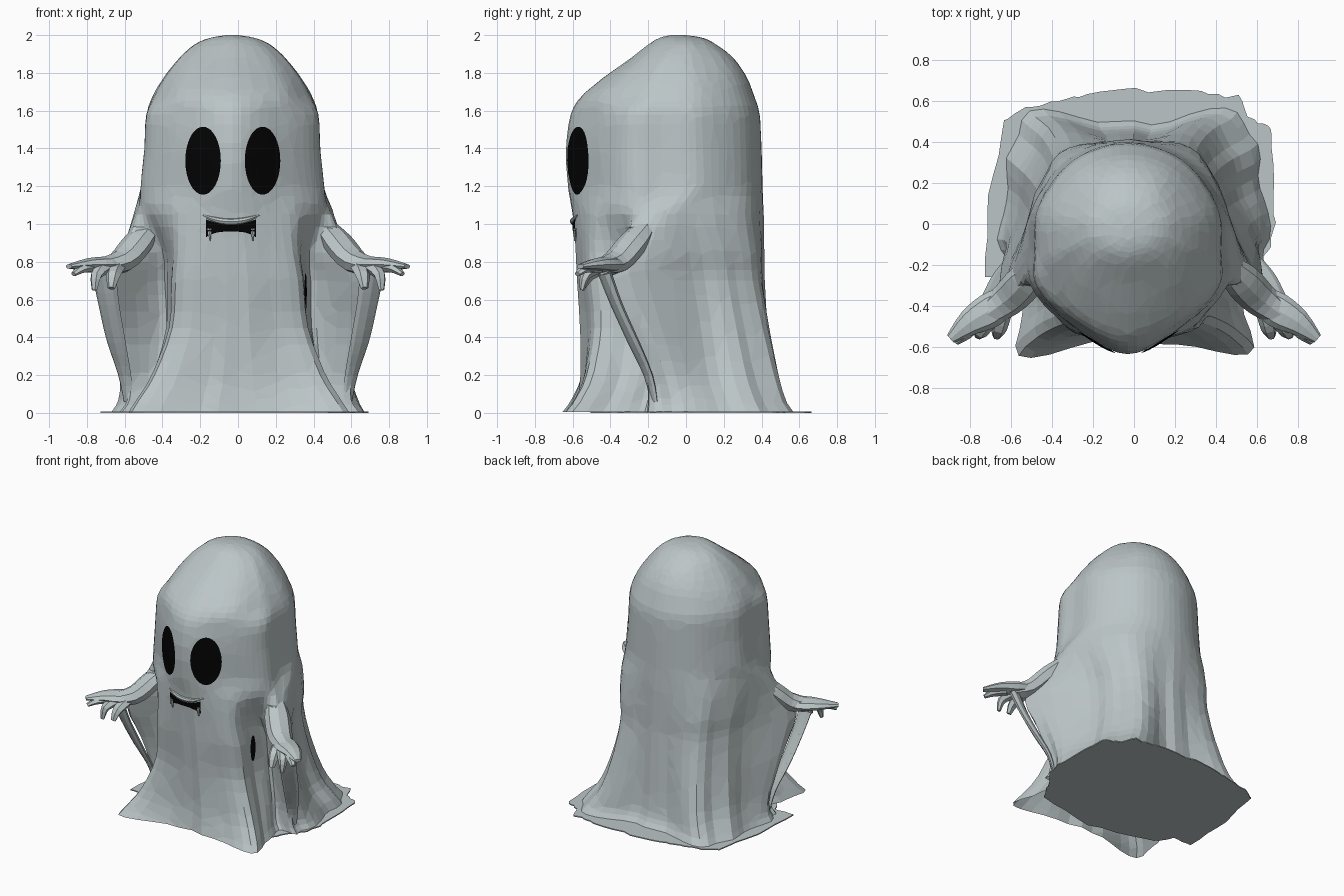
import bpy, bmesh, math, random
from mathutils import Vector
from mathutils.bvhtree import BVHTree

if "Cube" in bpy.data.objects:
    bpy.data.objects.remove(bpy.data.objects["Cube"])

random.seed(4)


def material(name, rgb):
    m = bpy.data.materials.new(name)
    m.diffuse_color = (*rgb, 1)
    m.use_nodes = True
    m.node_tree.nodes["Principled BSDF"].inputs["Base Color"].default_value = m.diffuse_color
    return m


CLOTH = material("pale grey cloth", (0.50, 0.56, 0.57))
BLACK = material("black", (0.001, 0.001, 0.001))


def finish(bm, name, mat, recalc=True):
    if recalc:
        bmesh.ops.recalc_face_normals(bm, faces=bm.faces)
    me = bpy.data.meshes.new(name)
    bm.to_mesh(me)
    bm.free()
    ob = bpy.data.objects.new(name, me)
    me.materials.append(mat)
    bpy.context.collection.objects.link(ob)
    return ob


def spline(pts, n, closed=False):
    """Catmull-Rom curve through the points, n steps per span."""
    k, out = len(pts), []
    at = (lambda i: pts[i % k]) if closed else (lambda i: pts[max(0, min(k - 1, i))])
    for i in range(k if closed else k - 1):
        a, b, c, d = at(i - 1), at(i), at(i + 1), at(i + 2)
        for j in range(n):
            t = j / n
            out.append(0.5 * (2 * b + (c - a) * t + (2 * a - 5 * b + 4 * c - d) * t * t
                              + (3 * b - a - 3 * c + d) * t ** 3))
    if not closed:
        out.append(pts[-1].copy())
    return out


def loft(bm, rings, cap=True):
    rows = [[bm.verts.new(p) for p in r] for r in rings]
    n = len(rows[0])
    for a, b in zip(rows, rows[1:]):
        for i in range(n):
            bm.faces.new((a[i], a[(i + 1) % n], b[(i + 1) % n], b[i]))
    if cap:
        bm.faces.new(rows[0])
    return rows


# Ghost sheet: upper rings are ovals (z, half width, front y, back y)
HEAD = [(2.0, .03, -.08, 0), (1.985, .12, -.14, .09), (1.95, .2, -.2, .16),
        (1.88, .28, -.29, .25), (1.78, .36, -.43, .32), (1.68, .42, -.55, .36),
        (1.58, .455, -.61, .39), (1.4, .465, -.635, .4), (1.2, .485, -.625, .405)]
# Lower rings: z, front y, then front corner, recess, cape edge, side, back corner, back y
SKIRT = [
    (1.05, -.60, (.29, -.51), (.45, -.34), (.52, -.22), (.51, -.02), (.34, .31), .41),
    (.85, -.58, (.30, -.51), (.39, -.27), (.60, -.35), (.51, .02), (.35, .34), .41),
    (.70, -.57, (.32, -.50), (.39, -.21), (.66, -.40), (.51, .04), (.35, .35), .41),
    (.45, -.55, (.34, -.48), (.39, -.19), (.64, -.28), (.53, .08), (.37, .40), .42),
    (.20, -.54, (.43, -.52), (.43, -.20), (.60, -.19), (.56, .12), (.41, .46), .43),
    (.07, -.55, (.51, -.58), (.46, -.23), (.60, -.17), (.60, .16), (.46, .50), .45),
    (.005, -.56, (.55, -.63), (.50, -.25), (.64, -.17), (.63, .18), (.50, .54), .49)]


def ring(z, front, half, back):
    dx = -.03 * max(0, min(1, (z - .6) / .6))
    # the right flank hangs closer to the body than the left
    tuck = .88 if .3 < z < .8 else .94 if .1 < z < .9 else 1
    right = [Vector((x * (tuck if i > 2 else 1) + dx, y, z)) for i, (x, y) in enumerate(half)]
    left = [Vector((-x + dx, y, z)) for x, y in reversed(half)]
    return [Vector((dx, front, z))] + right + [Vector((dx, back, z))] + left


controls = []
for z, a, yf, yb in HEAD:
    cy = -.05 if z < 1.9 else (yf + yb) / 2
    half = []
    for deg in (38, 65, 82, 108, 145):
        t = math.radians(deg)
        depth = cy - yf if deg < 90 else yb - cy
        pinch = {38: .96, 65: 1.06}.get(deg, 1) if z < 1.65 else 1
        half.append((a * math.sin(t) * pinch, cy - depth * math.cos(t) * pinch))
    controls.append(ring(z, yf, half, yb))
for z, yf, *half, yb in SKIRT:
    controls.append(ring(z, yf, half, yb))

columns = [spline(list(c), 3) for c in zip(*controls)]
rings = [spline(list(r), 6, True) for r in zip(*columns)]
for r in rings:                                   # hanging folds, deeper towards the hem
    for i, p in enumerate(r):
        amp = .018 * max(0, min(1, 1.15 - p.z))
        out = Vector((p.x, p.y + .05, 0)).normalized()
        p += out * amp * math.sin(i * 1.25 + .8 * math.sin(i * .7))
        p.z = max(.002, min(2, p.z))
bm = bmesh.new()
loft(bm, rings)
body = finish(bm, "ghost_sheet", CLOTH)
dec = body.modifiers.new("facets", 'DECIMATE')
dec.ratio = .42

# Sheet surface used to lay the face on
skin = BVHTree.FromObject(body, bpy.context.evaluated_depsgraph_get())


def surface_y(x, z):
    hit = skin.ray_cast(Vector((x, -2, z)), Vector((0, 1, 0)))[0]
    return hit.y if hit else -.5


def plate(name, mat, fn, nu, nv):
    """Thin patch following the sheet; fn(u, v) gives x, z."""
    bm = bmesh.new()
    grid = []
    for j in range(nv + 1):
        row = []
        for i in range(nu + 1):
            x, z = fn(i / nu, j / nv)
            row.append(bm.verts.new((x, surface_y(x, z) - .008, z)))
        grid.append(row)
    for j in range(nv):
        for i in range(nu):
            bm.faces.new((grid[j][i], grid[j][i + 1], grid[j + 1][i + 1], grid[j + 1][i]))
    bmesh.ops.remove_doubles(bm, verts=bm.verts, dist=.0005)
    bm.normal_update()
    bmesh.ops.reverse_faces(bm, faces=[f for f in bm.faces if f.normal.y > 0])
    return finish(bm, name, mat, recalc=False)


# Eyes
for name, cx in (("left_eye", -.185), ("right_eye", .13)):
    plate(name, BLACK, lambda u, v: (cx + .094 * v * math.cos(u * math.tau),
                                     1.335 + .18 * v * math.sin(u * math.tau)), 32, 6)


# Mouth: a shallow grin with drooping corners
def grin(u, v):
    s = 2 * u - 1
    top = .995 + .03 * s * s
    low = .96 - .03 * abs(s) ** 3
    return -.037 + .132 * s, low + (top - low) * v


plate("mouth", BLACK, grin, 20, 4)

# Dark slit in the sheet beside the right arm
hit = skin.ray_cast(Vector((.56, -.33, .64)), Vector((-1, 0, 0)))[0]
if hit:
    bm = bmesh.new()
    across = Vector((.3, 1, 0)).normalized()
    bm.faces.new([bm.verts.new(hit + Vector((.009, 0, .1 * math.sin(k * math.tau / 12)))
                               + across * .022 * math.cos(k * math.tau / 12))
                  for k in range(12)])
    finish(bm, "side_slit", BLACK, recalc=False)


def tube(name, pts, radii, flat=1.0, sides=8):
    """Tapered tube through the points, flattened in height."""
    pts = [Vector(p) for p in pts]
    path = spline(pts, 3)
    sizes = spline([Vector((r, 0, 0)) for r in radii], 3)
    rings = []
    for i, p in enumerate(path):
        d = (path[min(i + 1, len(path) - 1)] - path[max(i - 1, 0)]).normalized()
        side = d.cross(Vector((0, 0, 1))).normalized()
        up = side.cross(d)
        r = max(.004, sizes[i].x)
        rings.append([p + side * r * math.cos(k * math.tau / sides)
                      + up * r * flat * math.sin(k * math.tau / sides) for k in range(sides)])
    bm = bmesh.new()
    rows = loft(bm, rings)
    bm.faces.new(rows[-1])
    return finish(bm, name, CLOTH)


# Upper lip and fangs
lip = []
for s in (-1, -.5, 0, .5, 1):
    x, z = -.037 + .15 * s, 1.012 + .035 * s * s
    lip.append((x, surface_y(x, z) + .003, z))
tube("upper_lip", lip, (.006, .02, .022, .02, .006), .8)
for name, x in (("left_fang", -.15), ("right_fang", .078)):
    y = surface_y(x, .97) - .006
    tube(name, [(x, y, .975), (x, y, .95), (x + .002, y, .91)], (.012, .01, .003), 1, 6)

# Arms, hands and hanging sleeves
for s, tag in ((-1, "left"), (1, "right")):
    def m(*pts):
        return [(s * x, y, z) for x, y, z in pts]
    tube(tag + "_arm", m((.45, -.20, 1.0), (.53, -.28, .90), (.62, -.37, .80), (.73, -.45, .775)),
         (.06, .09, .085, .06), .75)
    tube(tag + "_hand", m((.60, -.35, .79), (.70, -.42, .785), (.80, -.48, .785), (.895, -.56, .775)),
         (.06, .085, .065, .025), .5)
    tube(tag + "_finger", m((.76, -.46, .77), (.82, -.53, .765), (.87, -.575, .735)),
         (.045, .035, .018), .7, 6)
    tube(tag + "_middle_finger", m((.71, -.47, .77), (.75, -.53, .73), (.76, -.55, .65)),
         (.045, .034, .015), .8, 6)
    tube(tag + "_thumb", m((.64, -.43, .77), (.66, -.51, .73), (.67, -.55, .66)),
         (.045, .04, .02), .8, 6)
    tube(tag + "_sleeve_hem", m((.71, -.43, .74), (.685, -.37, .58), (.645, -.28, .38),
                                (.60, -.20, .2), (.58, -.17, .06)),
         (.07, .06, .055, .04, .03), .4)

# Flat puddle of cloth on the floor with a ragged edge
OUTLINE = [(-.72, -.25), (-.70, .15), (-.64, .50), (-.52, .58), (-.38, .59), (-.22, .64),
           (.0, .655), (.33, .65), (.50, .62), (.58, .50), (.67, .46), (.69, .1), (.68, -.1),
           (.58, -.22), (.48, -.40), (.0, -.50), (-.45, -.40), (-.58, -.26)]
edge = []
for i, (x, y) in enumerate(OUTLINE):
    nx, ny = OUTLINE[(i + 1) % len(OUTLINE)]
    for k in range(4):
        j = random.uniform(-.014, .012)
        edge.append(Vector((x + (nx - x) * k / 4 + j, y + (ny - y) * k / 4 + j, .004)))
bm = bmesh.new()
hub = Vector((0, .05, .004))
loft(bm, [[hub.lerp(p, f) for p in edge] for f in (.4, .8, 1)])
base = finish(bm, "floor_cloth", CLOTH)
thick = base.modifiers.new("thickness", 'SOLIDIFY')
thick.thickness = .008
thick.offset = 0
